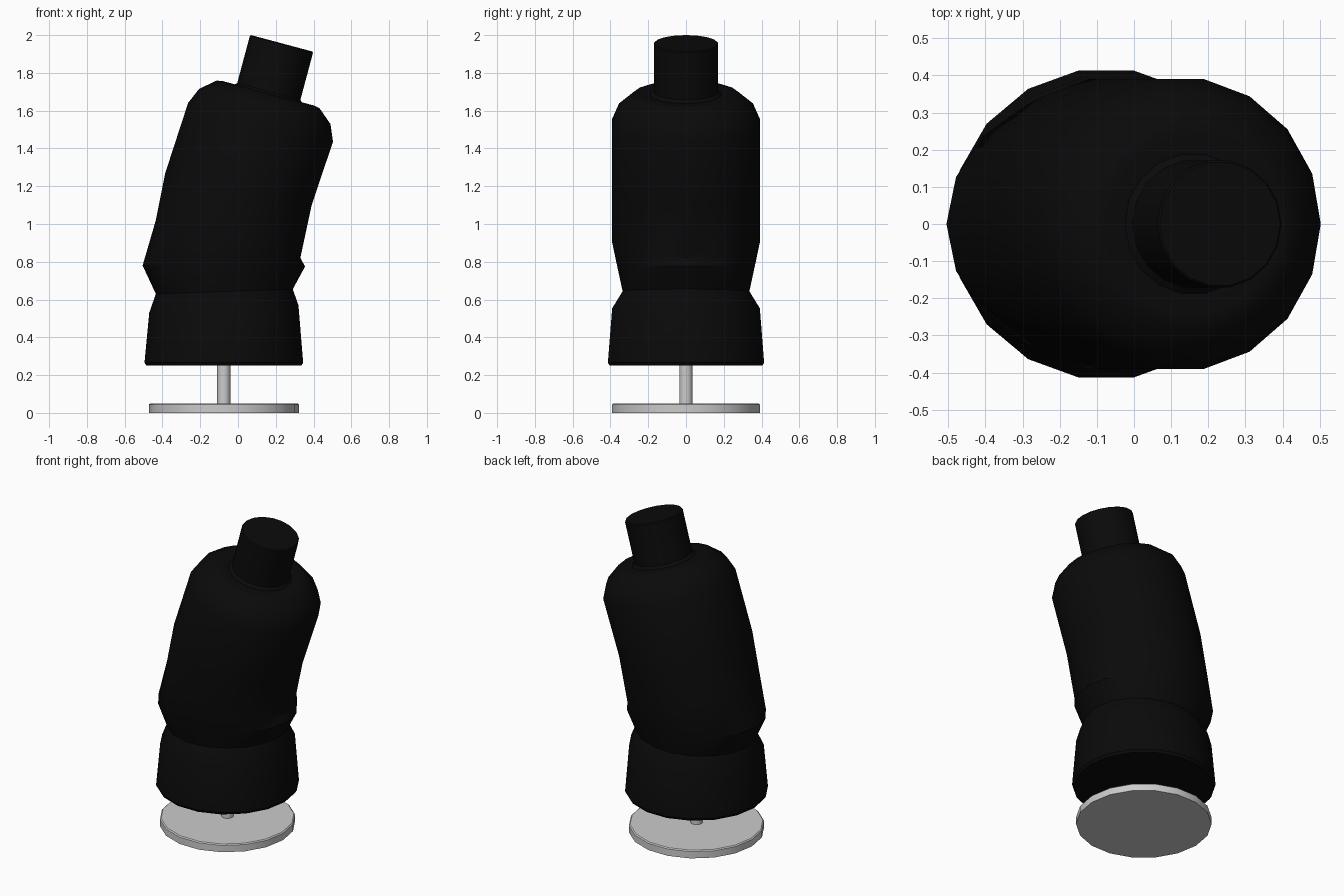
import bpy, bmesh, math
from mathutils import Vector

if "Cube" in bpy.data.objects:
    bpy.data.objects.remove(bpy.data.objects["Cube"])

SIDES = 18
black = bpy.data.materials.new("black_padding")
black.diffuse_color = (0.003, 0.003, 0.003, 1)
black.use_nodes = True
black.node_tree.nodes["Principled BSDF"].inputs["Base Color"].default_value = black.diffuse_color


def loft(name, rings, mat=None):
    """Skin rings given as (left x, left z, right x, right z, y radius)."""
    bm = bmesh.new()
    loops = []
    for lx, lz, rx, rz, ry in rings:
        mid = Vector(((lx + rx) / 2, 0, (lz + rz) / 2))
        half = Vector(((rx - lx) / 2, 0, (rz - lz) / 2))
        loop = []
        for i in range(SIDES):
            a = math.tau * i / SIDES
            loop.append(bm.verts.new(mid + half * math.cos(a) + Vector((0, ry * math.sin(a), 0))))
        loops.append(loop)
    for lo, hi in zip(loops, loops[1:]):
        for i in range(SIDES):
            j = (i + 1) % SIDES
            bm.faces.new((lo[i], lo[j], hi[j], hi[i]))
    bm.faces.new(loops[0][::-1])
    bm.faces.new(loops[-1])
    bmesh.ops.recalc_face_normals(bm, faces=bm.faces)
    mesh = bpy.data.meshes.new(name)
    bm.to_mesh(mesh)
    bm.free()
    if mat:
        mesh.materials.append(mat)
    obj = bpy.data.objects.new(name, mesh)
    bpy.context.collection.objects.link(obj)
    bpy.ops.object.select_all(action='DESELECT')
    obj.select_set(True)
    bpy.context.view_layer.objects.active = obj
    bpy.ops.object.shade_smooth_by_angle(angle=math.radians(30))
    return obj


def disc(z, r, cx=-0.075):
    return (cx - r, z, cx + r, z, r)


def tilted(s, r):
    """Ring around the leaning axis, s along it from the shoulder top."""
    t = math.radians(15)
    cx, cz = 0.16 + s * math.sin(t), 1.69 + s * math.cos(t)
    dx, dz = r * math.cos(t), r * math.sin(t)
    return (cx - dx, cz + dz, cx + dx, cz - dz, r)


# Foot plate and supporting rod
loft("base_plate", [disc(0, 0.397), disc(0.044, 0.397), disc(0.05, 0.39)])
loft("support_rod", [disc(0.045, 0.035), disc(0.30, 0.035)])

# Bag body: skirt, pinched waist, leaning torso, rounded shoulders and neck
loft("punch_bag", [
    disc(0.25, 0.41),
    disc(0.266, 0.42),
    (-0.47, 0.53, 0.32, 0.57, 0.397),
    (-0.435, 0.63, 0.29, 0.655, 0.34),
    (-0.505, 0.78, 0.355, 0.775, 0.37),
    (-0.435, 1.02, 0.33, 0.82, 0.397),
    (-0.385, 1.27, 0.39, 1.10, 0.397),
    tilted(-0.157, 0.397),
    tilted(-0.07, 0.36),
    tilted(-0.004, 0.282),
    tilted(0.002, 0.25),
    tilted(-0.003, 0.19),
    tilted(0.012, 0.173),
    tilted(0.270, 0.173),
    tilted(0.276, 0.168),
], black)
